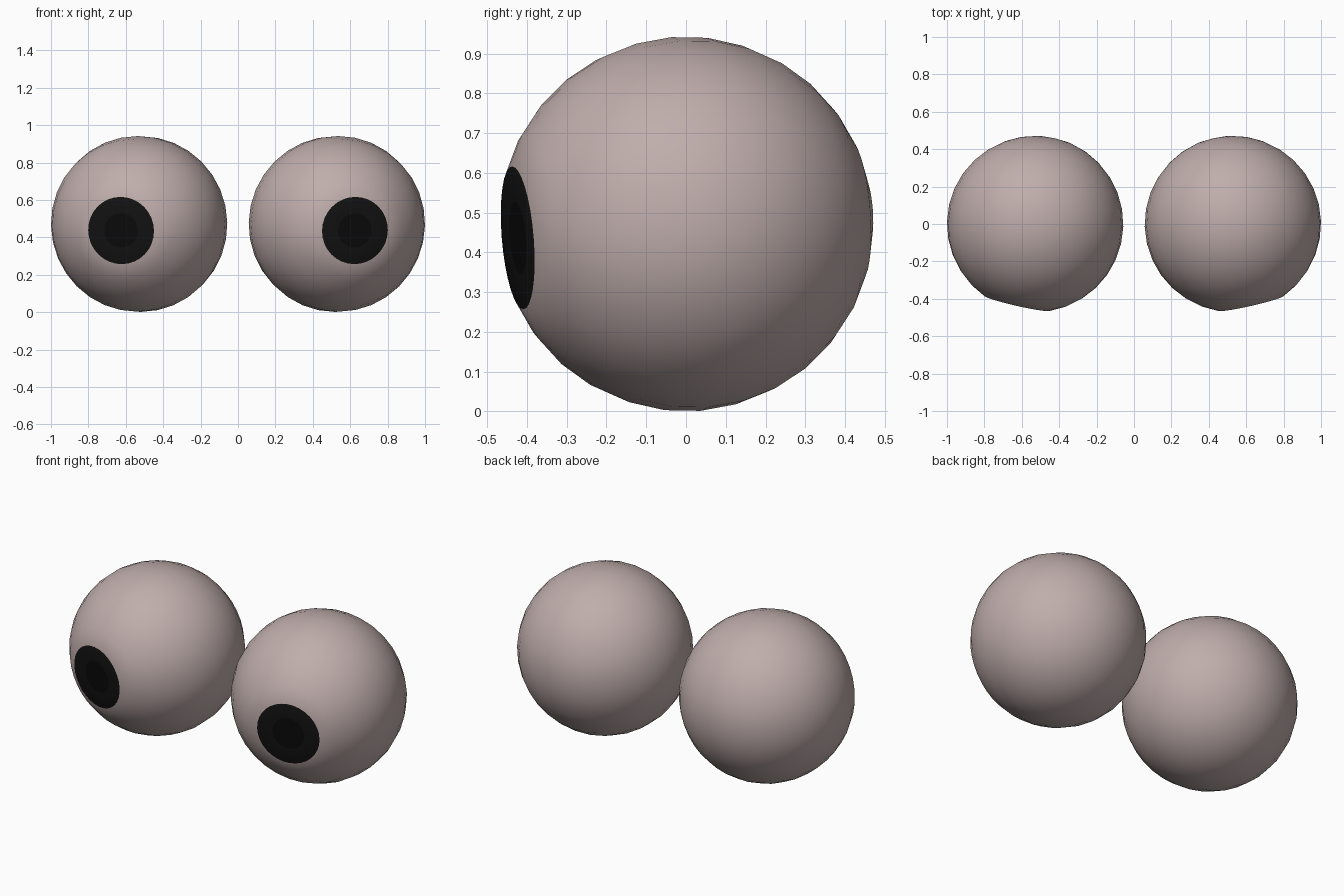
import bpy, bmesh, math
from mathutils import Vector, Matrix

if "Cube" in bpy.data.objects:
    bpy.data.objects.remove(bpy.data.objects["Cube"])

R = 0.4715            # eyeball radius
CENTRE = (0.5285, 0.0, 0.4715)
GAZE = (0.097, -0.425, -0.035)
SEGS, RINGS = 32, 16


def material(name, rgb):
    m = bpy.data.materials.new(name)
    m.diffuse_color = (*rgb, 1)
    m.use_nodes = True
    m.node_tree.nodes["Principled BSDF"].inputs["Base Color"].default_value = m.diffuse_color
    return m


MATS = [material("eye_white", (0.52, 0.42, 0.41)),
        material("iris_black", (0.006, 0.006, 0.006)),
        material("pupil_black", (0.003, 0.003, 0.003))]


def eyeball(name, side):
    bm = bmesh.new()
    bmesh.ops.create_uvsphere(bm, u_segments=SEGS, v_segments=RINGS, radius=R)

    # Flatten the cap inside the second ring into the iris disc
    step = math.pi / RINGS
    flat_z = R * math.cos(2 * step)
    for v in bm.verts:
        v.co.z = min(v.co.z, flat_z)

    # Colour the pupil, the iris and the white by distance from the pole
    for f in bm.faces:
        f.smooth = True
        if all(v.co.z > flat_z - 1e-4 for v in f.verts):
            reach = max(v.co.xy.length for v in f.verts)
            f.material_index = 2 if reach < R * math.sin(1.5 * step) else 1

    # Aim the pole along the gaze and place the eye
    gaze = Vector((GAZE[0] * side, GAZE[1], GAZE[2]))
    turn = gaze.to_track_quat('Z', 'Y').to_matrix().to_4x4()
    place = Matrix.Translation((CENTRE[0] * side, CENTRE[1], CENTRE[2]))
    bm.transform(place @ turn)

    mesh = bpy.data.meshes.new(name)
    bm.to_mesh(mesh)
    bm.free()
    for m in MATS:
        mesh.materials.append(m)
    obj = bpy.data.objects.new(name, mesh)
    bpy.context.collection.objects.link(obj)


eyeball("right_eyeball", 1)
eyeball("left_eyeball", -1)
